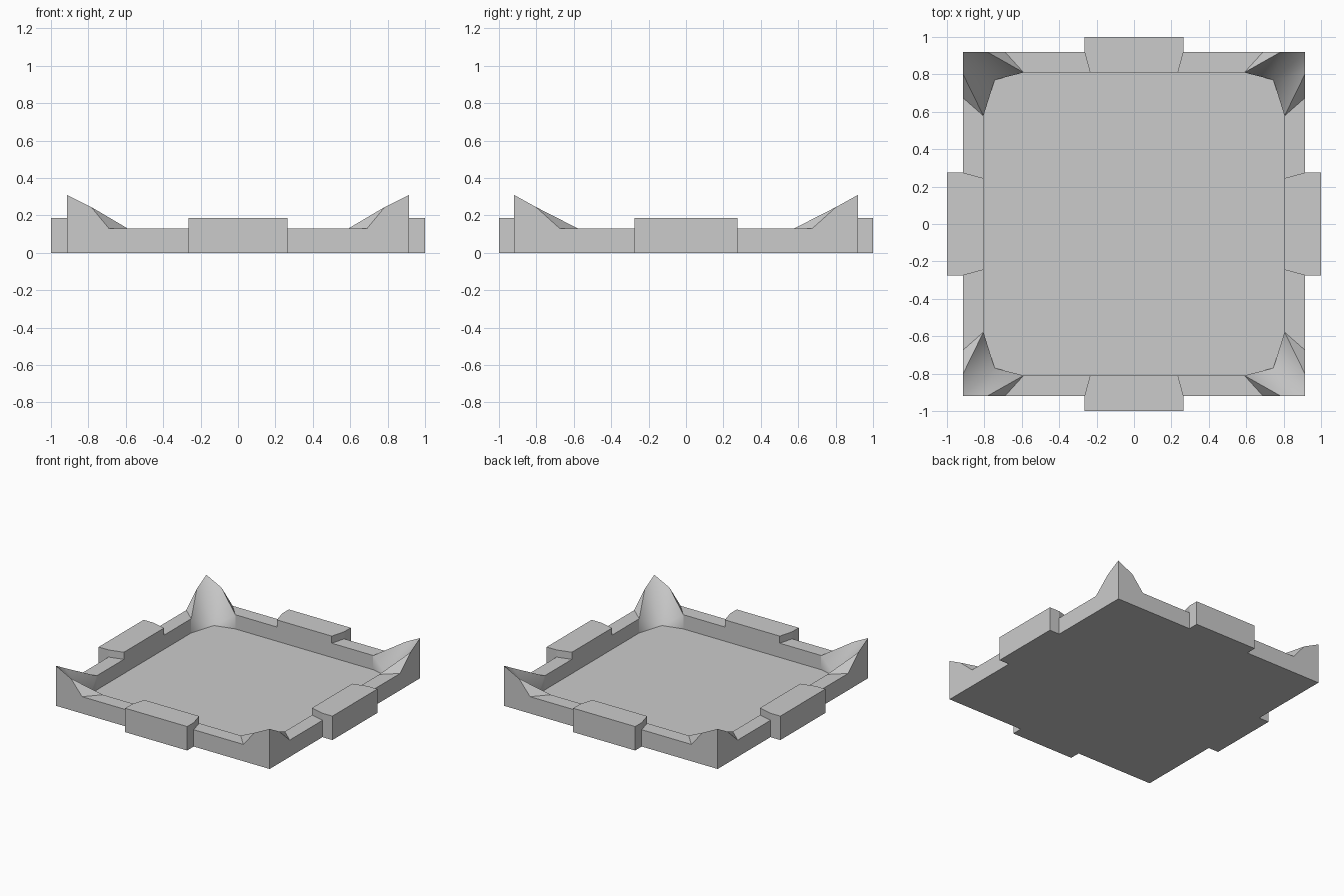
import bpy, bmesh

if "Cube" in bpy.data.objects:
    bpy.data.objects.remove(bpy.data.objects["Cube"])

FLOOR, RIM, TAB, MID, PEAK = 0.02, 0.13, 0.185, 0.245, 0.31   # heights
XO, YO, XI, YI = 0.915, 0.92, 0.805, 0.81                    # outer / inner wall
TX, TY = 0.265, 0.275                                        # tab half widths
FOOT = (0.745, 0.77, FLOOR)                                  # inner corner foot

bm = bmesh.new()


def face(points, sx, sy, swap=False, smooth=False):
    """Add a face in one quadrant, optionally with x and y exchanged."""
    verts = []
    for u, v, z in points:
        x, y = (v, u) if swap else (u, v)
        verts.append(bm.verts.new((x * sx, y * sy, z)))
    bm.faces.new(verts).smooth = smooth


def half_side(sx, sy, swap, uo, vo, vi, w, d, c, b):
    """Half a tray side: middle tab, rim and one flank of the corner spire."""
    wi = w - 0.03
    D, DF = (d, vi, RIM), (d, vi, FLOOR)
    C, B, A = (c, vo, RIM), (b, vo, MID), (uo, vo, PEAK)
    E = (FOOT[1], FOOT[0], FLOOR) if swap else FOOT
    flat = [
        # tab: top, end, side, shoulder above the rim, inner face
        [(0, vi, TAB), (wi, vi, TAB), (w, vo, TAB), (w, 1, TAB), (0, 1, TAB)],
        [(0, 1, 0), (w, 1, 0), (w, 1, TAB), (0, 1, TAB)],
        [(w, 1, 0), (w, vo, 0), (w, vo, RIM), (w, vo, TAB), (w, 1, TAB)],
        [(wi, vi, RIM), (w, vo, RIM), (w, vo, TAB), (wi, vi, TAB)],
        [(0, vi, FLOOR), (wi, vi, FLOOR), (wi, vi, RIM), (wi, vi, TAB), (0, vi, TAB)],
        # rim: top, inner wall, outer wall
        [(wi, vi, RIM), D, C, (w, vo, RIM)],
        [(wi, vi, FLOOR), DF, D, (wi, vi, RIM)],
        [(w, vo, 0), (uo, vo, 0), A, B, C, (w, vo, RIM)],
        # slanted end of the spire
        [D, C, B],
    ]
    for pts in flat:
        face(pts, sx, sy, swap)
    # hollow inner surface of the spire
    for pts in ([D, B, E], [B, A, E], [DF, D, E]):
        face(pts, sx, sy, swap, True)


for sx in (1, -1):
    for sy in (1, -1):
        half_side(sx, sy, False, XO, YO, YI, TX, 0.59, 0.69, 0.785)
        half_side(sx, sy, True, YO, XO, XI, TY, 0.578, 0.675, 0.803)
        # tray floor
        face([(0, 0, FLOOR), (XI, 0, FLOOR), (XI, TY - 0.03, FLOOR), (XI, 0.578, FLOOR), FOOT,
              (0.59, YI, FLOOR), (TX - 0.03, YI, FLOOR), (0, YI, FLOOR)], sx, sy)
        # underside
        face([(0, 0, 0), (1, 0, 0), (1, TY, 0), (XO, TY, 0), (XO, YO, 0),
              (TX, YO, 0), (TX, 1, 0), (0, 1, 0)], sx, sy)

bmesh.ops.remove_doubles(bm, verts=bm.verts, dist=0.0005)
# join the quadrants into whole flat faces
seams = [e for e in bm.edges if len(e.link_faces) == 2
         and (all(abs(v.co.x) < 1e-5 for v in e.verts) or all(abs(v.co.y) < 1e-5 for v in e.verts))]
bmesh.ops.dissolve_edges(bm, edges=seams, use_verts=True)
bmesh.ops.recalc_face_normals(bm, faces=bm.faces)

mesh = bpy.data.meshes.new("corner_spire_tray")
bm.to_mesh(mesh)
bm.free()
tray = bpy.data.objects.new("corner_spire_tray", mesh)
bpy.context.collection.objects.link(tray)
